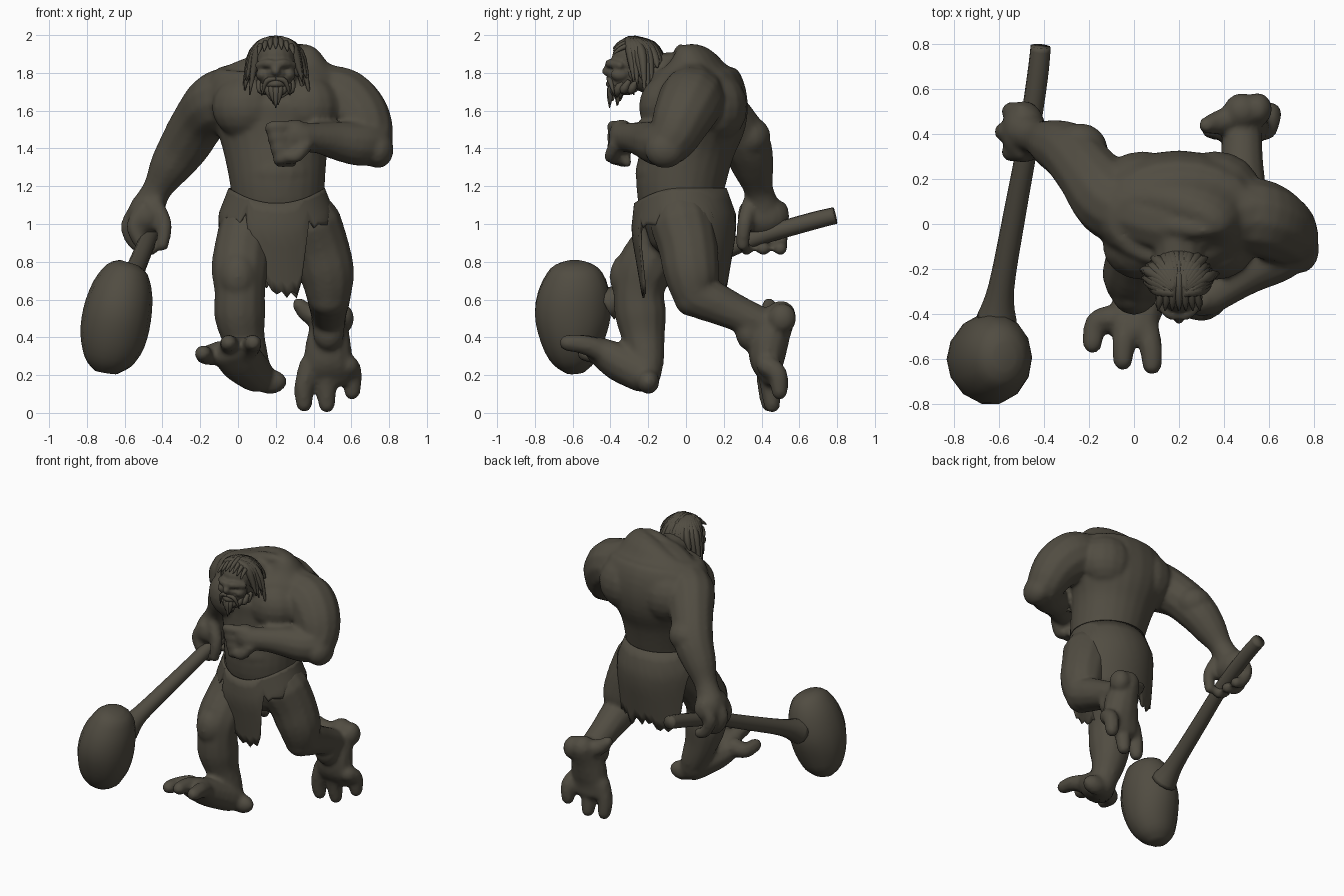
import bpy, bmesh, math, random
from mathutils import Vector, Matrix

random.seed(4)
default_cube = bpy.data.objects.get("Cube")
if default_cube:
    bpy.data.objects.remove(default_cube, do_unlink=True)

material = bpy.data.materials.new("dark olive brown")
material.use_nodes = True
colour = (.082, .073, .054, 1)
material.diffuse_color = colour
shader = next(n for n in material.node_tree.nodes if n.type == 'BSDF_PRINCIPLED')
shader.inputs["Base Color"].default_value = colour
shader.inputs["Roughness"].default_value = .9


def catmull(a, b, c, d, t):
    return [(2*q + (r-p)*t + (2*p-5*q+4*r-s)*t*t + (3*q-p-3*r+s)*t**3) / 2
            for p, q, r, s in zip(a, b, c, d)]


def tube(bm, points, sides=12, steps=4, rounded=True):
    """Smooth tube through points given as x, y, z, radius (and second radius)."""
    points = [list(p) + [p[-1]] * (5 - len(p)) for p in points]
    ends = [points[0]] + points + [points[-1]]
    rings = []
    for i in range(len(points) - 1):
        rings += [catmull(*ends[i:i+4], s / steps) for s in range(steps)]
    rings.append(points[-1])
    if rounded:
        def dome(tip, inner):
            out = (Vector(tip[:3]) - Vector(inner[:3])).normalized() * min(tip[3:])
            return [list(Vector(tip[:3]) + out * math.sin(a)) +
                    [r * math.cos(a) for r in tip[3:]] for a in (.5, 1, 1.4)]
        start, finish = dome(rings[0], rings[1]), dome(rings[-1], rings[-2])
        rings = start[::-1] + rings + finish
    centres = [Vector(r[:3]) for r in rings]
    loops, turn, last = [], None, Vector((0, 0, 1))
    for i, ring in enumerate(rings):
        way = (centres[min(i+1, len(rings)-1)] - centres[max(i-1, 0)]).normalized()
        step = last.rotation_difference(way)
        turn = step @ turn if turn else step
        last = way
        loops.append([bm.verts.new(centres[i] + turn @ Vector((
            max(ring[3], .001) * math.cos(k * math.tau / sides),
            max(ring[4], .001) * math.sin(k * math.tau / sides), 0))) for k in range(sides)])
    for low, high in zip(loops, loops[1:]):
        for k in range(sides):
            n = (k + 1) % sides
            bm.faces.new((low[k], low[n], high[n], high[k]))
    bm.faces.new(loops[0][::-1])
    bm.faces.new(loops[-1])


def blob(bm, centre, size):
    bmesh.ops.create_uvsphere(bm, u_segments=16, v_segments=10, radius=1,
        matrix=Matrix.Translation(centre) @ Matrix.Diagonal((*size, 1)))


def finish(bm, name, voxel=0):
    bmesh.ops.recalc_face_normals(bm, faces=bm.faces)
    mesh = bpy.data.meshes.new(name)
    bm.to_mesh(mesh)
    bm.free()
    mesh.materials.append(material)
    mesh.shade_smooth()
    obj = bpy.data.objects.new(name, mesh)
    bpy.context.collection.objects.link(obj)
    if voxel:
        blend = obj.modifiers.new("blend", 'REMESH')
        blend.mode, blend.voxel_size, blend.use_smooth_shade = 'VOXEL', voxel, True
        soften = obj.modifiers.new("soften", 'SMOOTH')
        soften.factor, soften.iterations = .5, 5
    return obj


# Torso with chest and shoulder masses, all fused into one skin
body = bmesh.new()
tube(body, [(.21, -.02, 1, .24, .2), (.21, -.03, 1.2, .25, .235), (.2, .005, 1.4, .28, .25),
            (.2, .04, 1.56, .34, .28), (.2, .045, 1.68, .38, .275), (.2, .02, 1.78, .35, .235),
            (.2, .01, 1.85, .26, .16), (.19, -.01, 1.88, .18, .05)], sides=24)
for x in (.04, .36):
    blob(body, (x, -.1, 1.62), (.18, .15, .17))
    blob(body, (x, .16, 1.62), (.2, .165, .19))
tube(body, [(-.07, .08, 1.67, .15), (.06, .03, 1.73, .15), (.2, 0, 1.77, .15),
            (.34, .02, 1.74, .15), (.5, .04, 1.68, .16)])
blob(body, (.21, -.12, 1.27), (.2, .15, .14))

# Right arm hangs back and holds the club
tube(body, [(-.02, .06, 1.66, .17), (-.11, .11, 1.64, .17), (-.2, .22, 1.55, .145),
            (-.28, .315, 1.42, .135), (-.36, .355, 1.3, .112), (-.43, .385, 1.18, .078),
            (-.48, .41, 1.08, .095)])
blob(body, (-.24, .33, 1.46), (.125, .12, .11))
blob(body, (-.49, .41, 1.04), (.1, .14, .11))
for y in (.32, .41, .5):
    x = abs(y - .41) * .35
    tube(body, [(x - .53, y, 1.08, .042), (x - .58, y, .99, .044), (x - .54, y, .895, .04),
                (-.46, y, .87, .038)], sides=8)
tube(body, [(-.44, .34, 1.11, .045), (-.39, .31, 1, .042), (-.4, .3, .89, .036)], sides=8)

# Left arm bends across the chest into a fist
tube(body, [(.46, .04, 1.67, .17), (.56, .025, 1.65, .175), (.65, -.02, 1.56, .16),
            (.69, -.075, 1.45, .132), (.64, -.14, 1.425, .12), (.53, -.2, 1.44, .105),
            (.43, -.27, 1.455, .084), (.33, -.33, 1.46, .08)])
blob(body, (.74, -.11, 1.395), (.085, .11, .1))
blob(body, (.3, -.34, 1.465), (.09, .07, .09))
for i in range(4):
    z = 1.515 - i * .056
    x = .18 + i * .014
    tube(body, [(.29, -.36, z, .034), (x, -.39, z, .033), (x, -.33, z - .02, .028),
                (x + .07, -.31, z - .02, .026)], sides=8)
tube(body, [(.36, -.37, 1.42, .04), (.31, -.4, 1.36, .036), (.26, -.4, 1.36, .028)], sides=8)

# Right leg steps forward with the toes lifted
tube(body, [(.08, -.04, 1.02, .17), (.03, -.13, .9, .15), (.01, -.22, .76, .152),
            (.01, -.25, .64, .135), (.01, -.24, .52, .137), (.03, -.225, .4, .115),
            (.07, -.21, .28, .095), (.1, -.215, .19, .08)])
blob(body, (0, -.31, .72), (.1, .095, .13))
blob(body, (.17, -.2, .165), (.09, .06, .065))
tube(body, [(.09, -.23, .21, .1, .105), (.02, -.36, .27, .12, .1),
            (-.02, -.46, .325, .12, .072)])
for x, y, z in ((-.185, -.53, .315), (-.05, -.605, .37), (.08, -.625, .37)):
    tube(body, [(x * .5, -.42, .32, .065), (x * .9, y + .09, z - .01, .054),
                (x, y, z, .046)], sides=8)

# Left leg trails behind with the heel raised
tube(body, [(.38, -.02, 1, .17), (.43, .01, .88, .158), (.47, .03, .74, .148),
            (.48, .06, .63, .122), (.48, .17, .575, .108), (.48, .29, .52, .095),
            (.48, .4, .47, .09)])
blob(body, (.48, .03, .61), (.105, .095, .1))
blob(body, (.48, .335, .43), (.085, .075, .1))
tube(body, [(.48, .5, .51, .085), (.48, .445, .4, .115, .105), (.475, .43, .28, .13, .095),
            (.475, .45, .19, .135, .06)])
tube(body, [(.44, .47, .5, .065), (.37, .45, .53, .055), (.325, .44, .57, .04)], sides=8)
blob(body, (.55, .51, .5), (.065, .075, .08))
for x, y, z in ((.35, .44, .05), (.47, .455, .045), (.605, .495, .115)):
    tube(body, [(x * .8 + .1, .43, .25, .06), (x, y - .01, z + .09, .054),
                (x, y, z, .046)], sides=8)

# Neck runs forward into the head
tube(body, [(.2, -.08, 1.79, .12), (.2, -.2, 1.8, .11), (.2, -.27, 1.82, .1)])
finish(body, "body", voxel=.015)

# Skull and facial forms
head = bmesh.new()
blob(head, (.2, -.27, 1.87), (.105, .125, .115))
blob(head, (.2, -.32, 1.77), (.085, .095, .09))
tube(head, [(.11, -.35, 1.84, .022), (.16, -.4, 1.85, .025), (.2, -.405, 1.845, .022),
            (.24, -.4, 1.85, .025), (.29, -.35, 1.84, .022)], sides=8)
tube(head, [(.2, -.395, 1.85, .018), (.2, -.42, 1.81, .026)], sides=8)
tube(head, [(.15, -.38, 1.74, .016), (.2, -.41, 1.74, .018), (.25, -.38, 1.74, .016)], sides=8)
for side in (-1, 1):
    blob(head, (.2 + side * .03, -.395, 1.8), (.018, .02, .015))
    blob(head, (.2 + side * .07, -.35, 1.79), (.035, .05, .035))
    blob(head, (.2 + side * .115, -.25, 1.82), (.02, .04, .045))
finish(head, "head", voxel=.009)

# Hair locks fall from the crown, beard locks from the jaw
hair = bmesh.new()
for i in range(24):
    angle = math.radians(-18 + 216 * i / 23)
    dx, dy = math.cos(angle), math.sin(angle)
    drop = random.uniform(.12, .24) * (.5 if dy > .6 else 1)
    reach = random.uniform(.9, 1.2)
    tube(hair, [(.2 + dx * .02, -.3 + dy * .02, 1.975, .022),
                (.2 + dx * .085, -.27 + dy * .09, 1.945, .028),
                (.2 + dx * .125 * reach, -.25 + dy * .12, 1.87, .024),
                (.2 + dx * .16 * reach, -.24 + dy * .12, 1.9 - drop, .004)],
         sides=6, steps=3, rounded=False)
for i in range(7):
    x = (i - 3) * .026
    sag = x * x * 5
    tube(hair, [(.2 + x, -.17, 1.95 - sag, .018), (.2 + x, -.27, 1.982 - sag, .018),
                (.2 + x * 1.1, -.345, 1.96 - sag, .014), (.2 + x * 1.2, -.385, 1.93 - sag, .004)],
         sides=6, steps=3, rounded=False)
finish(hair, "hair")

beard = bmesh.new()
for row in range(2):
    for i in range(9):
        u = (i - 4) / 4
        low = 1.61 + abs(u) * .09 + random.uniform(-.015, .025)
        front = -.4 + u * u * .07 + row * .04
        tube(beard, [(.2 + u * .09, front + .03, 1.76, .012), (.2 + u * .08, front, 1.71, .023),
                     (.2 + u * .045, front - .005, low, .003)],
             sides=6, steps=3, rounded=False)
for side in (-1, 1):
    tube(beard, [(.2, -.41, 1.77, .013), (.2 + side * .05, -.4, 1.755, .015),
                 (.2 + side * .075, -.38, 1.68, .003)], sides=6, rounded=False)
finish(beard, "beard")

# Ragged loincloth: long flaps front and back, short at the hips
cloth = bmesh.new()
around, rows = 72, 8
grid = []
for k in range(around):
    angle = k * math.tau / around
    c, s = math.cos(angle), math.sin(angle)
    width = .42 if s < 0 else .75
    flap = min(1, max(0, (width + .15 - abs(c)) / .15))
    hem = 1.03 - flap * .37 + random.uniform(-.055, .035)
    top = 1.19 - .08 * max(0, -s) ** 2
    column = []
    for j in range(rows + 1):
        z = top + (hem - top) * j / rows
        flare = min(1, (top - z) / .14)
        fall = max(0, .95 - z)
        column.append(cloth.verts.new((.205 + c * (.255 + .055 * flare),
            -.03 + s * (.245 + (.05 if s > 0 else .015) * flare - .17 * fall), z)))
    grid.append(column)
for k in range(around):
    a, b = grid[k], grid[(k + 1) % around]
    for j in range(rows):
        cloth.faces.new((a[j], b[j], b[j+1], a[j+1]))
loincloth = finish(cloth, "loincloth")
thick = loincloth.modifiers.new("thickness", 'SOLIDIFY')
thick.thickness = .012

# Club: a tapered shaft and a heavy lumpy head
shaft = bmesh.new()
tube(shaft, [(-.415, .79, 1.045, .045), (-.43, .65, 1.01, .047), (-.475, .35, .92, .047),
             (-.53, .05, .79, .05), (-.59, -.28, .645, .058), (-.61, -.42, .575, .09)],
     rounded=False)
finish(shaft, "club_shaft")
club = bmesh.new()
tube(club, [(-.575, -.59, .795, .05, .06), (-.585, -.59, .76, .11, .13),
            (-.61, -.59, .66, .16, .185), (-.64, -.6, .52, .182, .205),
            (-.665, -.6, .38, .172, .17), (-.69, -.59, .27, .125, .115),
            (-.7, -.585, .215, .06, .05)], sides=14, steps=3, rounded=False)
finish(club, "club_head")
